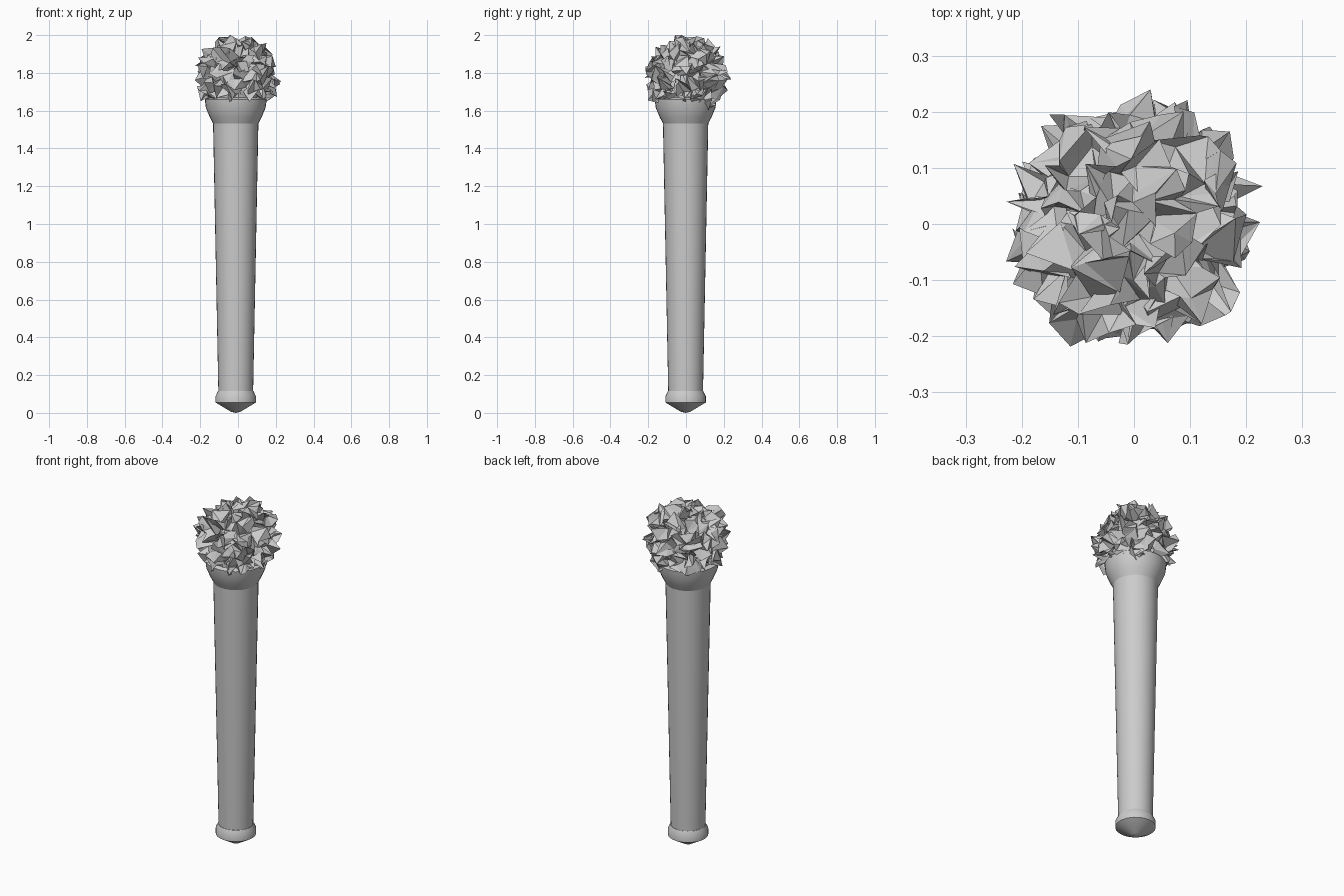
import bpy, bmesh, math, random
from mathutils import Vector

if "Cube" in bpy.data.objects:
    bpy.data.objects.remove(bpy.data.objects["Cube"])

random.seed(11)
CX, CY = -0.012, -0.002


def finish(bm, name, smooth=None):
    bmesh.ops.recalc_face_normals(bm, faces=bm.faces)
    me = bpy.data.meshes.new(name)
    bm.to_mesh(me)
    bm.free()
    ob = bpy.data.objects.new(name, me)
    bpy.context.collection.objects.link(ob)
    if smooth:
        bpy.context.view_layer.objects.active = ob
        ob.select_set(True)
        bpy.ops.object.shade_smooth_by_angle(angle=math.radians(smooth))
        ob.select_set(False)
    return ob


def lathe(name, profile, sides=32):
    bm = bmesh.new()
    rings = []
    for r, z in profile:
        if r == 0:
            rings.append([bm.verts.new((CX, CY, z))] * sides)
        else:
            rings.append([bm.verts.new((CX + r * math.cos(math.tau * i / sides),
                                        CY + r * math.sin(math.tau * i / sides), z))
                          for i in range(sides)])
    for a, b in zip(rings, rings[1:]):
        for i in range(sides):
            j = (i + 1) % sides
            quad = dict.fromkeys((a[i], a[j], b[j], b[i]))
            bm.faces.new(list(quad))
    return finish(bm, name, 30)


# Pommel: pointed cap with a short collar
lathe("pommel", [(0, 0), (0.025, 0.006), (0.107, 0.055), (0.107, 0.088),
                 (0.094, 0.115), (0, 0.115)])

# Tapered shaft
lathe("handle", [(0.092, 0.11), (0.120, 1.535)])

# Flared cup holding the head
lathe("cup", [(0.119, 1.53), (0.137, 1.565), (0.158, 1.615), (0.164, 1.66), (0.14, 1.67)])

# Crumpled, spiky flame-like head
bm = bmesh.new()
bmesh.ops.create_icosphere(bm, subdivisions=4, radius=1)
centre = Vector((-0.003, 0, 1.785))
for v in bm.verts:
    d = v.co.normalized()
    spike = random.random()
    r = 0.155 + 0.068 * spike
    jitter = Vector([random.uniform(-0.036, 0.036) for _ in range(3)])
    p = d * r + jitter
    if p.length > 0.245:
        p *= 0.245 / p.length
    p.z = max(min(p.z * 0.97, 0.215), -0.215)
    v.co = centre + p
finish(bm, "spiky_head")
